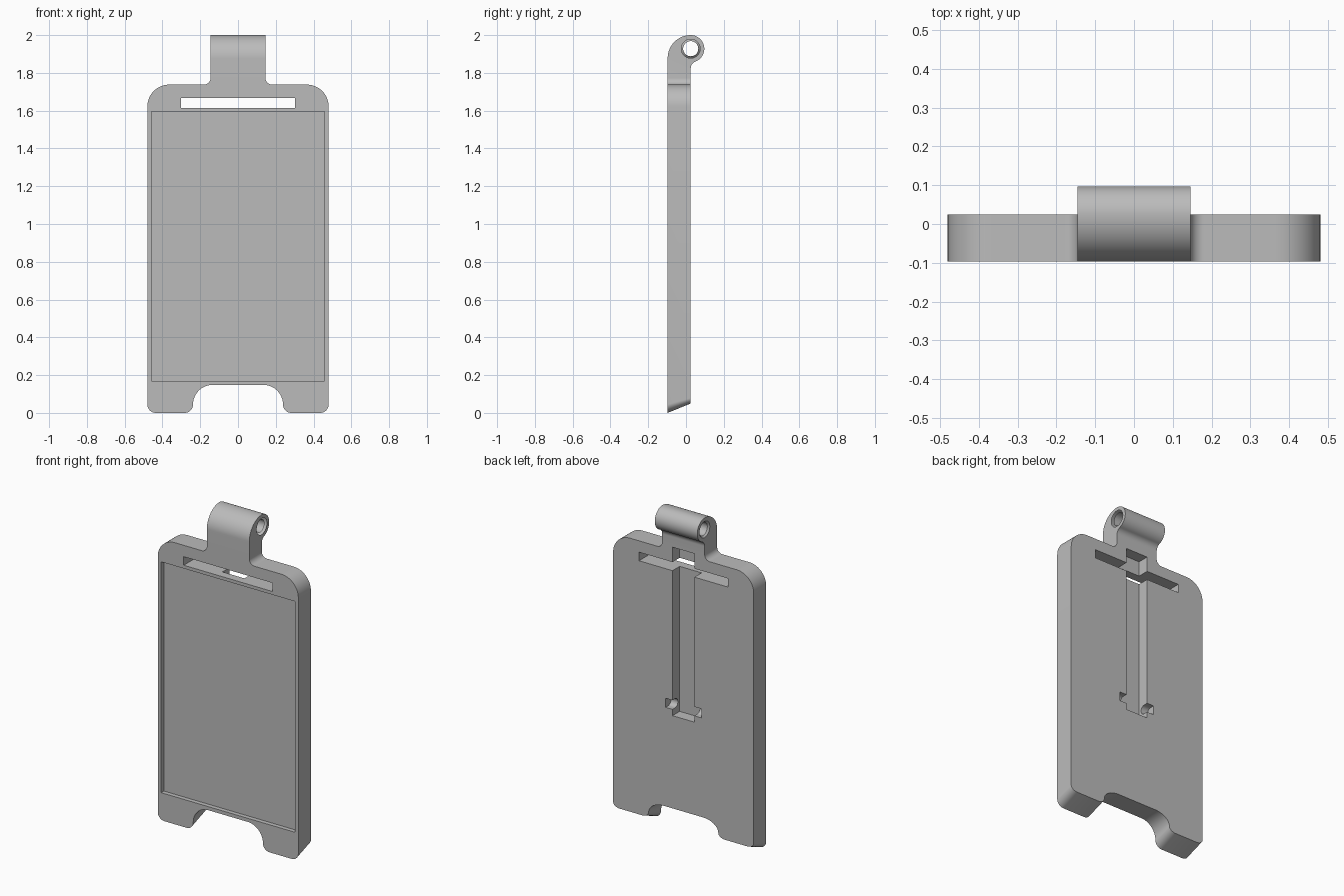
import bpy, bmesh
from math import sin, cos, pi, radians, sqrt
from mathutils import Vector, Matrix

cube = bpy.data.objects.get("Cube")
if cube:
    bpy.data.objects.remove(cube, do_unlink=True)

FRONT, BACK = -0.097, 0.025      # board faces in y
SEAM = 1.80                      # height where the neck meets the loop
NECK = 0.145                     # half width of neck and loop
ARCH = 0.148                     # top of the arch between the feet
STEPS = 12

mat = bpy.data.materials.new("plain grey")
mat.use_nodes = True
grey = (0.5, 0.5, 0.5, 1)
mat.diffuse_color = grey
mat.node_tree.nodes["Principled BSDF"].inputs["Base Color"].default_value = grey


def arc(cx, cy, r, a0, a1, n=STEPS):
    angles = [radians(a0 + (a1 - a0) * i / n) for i in range(n + 1)]
    return [(cx + r * cos(a), cy + r * sin(a)) for a in angles]


def rounded(corners):
    """Round right-angled corners given as (x, z, radius)."""
    out = []
    for i, (x, z, r) in enumerate(corners):
        p = Vector((x, z))
        if r == 0:
            out.append(p)
            continue
        u = (Vector(corners[i - 1][:2]) - p).normalized()
        v = (Vector(corners[(i + 1) % len(corners)][:2]) - p).normalized()
        for k in range(STEPS + 1):
            t = pi / 2 * k / STEPS
            out.append(p + r * (u + v) - r * (v * cos(t) + u * sin(t)))
    return out


def prism(bm, rings):
    """Bridge two matching rings of points and cap them."""
    a, b = [[bm.verts.new(p) for p in ring] for ring in rings]
    bm.faces.new(a)
    bm.faces.new(b)
    for i in range(len(a)):
        bm.faces.new((a[i - 1], a[i], b[i], b[i - 1]))


def finish(bm, name):
    bmesh.ops.recalc_face_normals(bm, faces=bm.faces)
    mesh = bpy.data.meshes.new(name)
    bm.to_mesh(mesh)
    bm.free()
    mesh.materials.append(mat)
    obj = bpy.data.objects.new(name, mesh)
    bpy.context.collection.objects.link(obj)
    return obj


def box(name, x, y0, y1, z0, z1):
    bm = bmesh.new()
    prism(bm, [[(sx * x, y, z) for sx, z in ((-1, z0), (1, z0), (1, z1), (-1, z1))]
               for y in (y0, y1)])
    return finish(bm, name)


def rod(name, r1, r2, x0, x1, y, z):
    """Round or tapered bar along x."""
    bm = bmesh.new()
    prism(bm, [[(x, *p) for p in arc(y, z, r, 0, 352.5, 47)] for x, r in ((x0, r1), (x1, r2))])
    return finish(bm, name)


# Board with shoulders, neck, feet and arch
half = [(NECK, SEAM, 0), (NECK, 1.738, 0.035), (0.48, 1.738, 0.116),
        (0.48, 0, 0.045), (0.238, 0, 0.045), (0.238, ARCH, 0.103)]
outline = rounded(half + [(-x, z, r) for x, z, r in reversed(half)])


def raised(z):
    # Slanted sole: the back edge of the feet sits higher
    return z if z >= ARCH else 0.05 + z * (ARCH - 0.05) / ARCH


bm = bmesh.new()
prism(bm, [[(x, FRONT, z) for x, z in outline], [(x, BACK, raised(z)) for x, z in outline]])

# Hanging loop on top of the neck
LOOP_Z, LOOP_R, FILLET = 1.928, 0.072, 0.04
drop = sqrt((LOOP_R + FILLET) ** 2 - FILLET ** 2)
tilt = 69
big = BACK - FRONT
profile = [(FRONT, SEAM)]
profile += arc(BACK, 2 - big, big, 180, 90, 24)
profile += arc(BACK, LOOP_Z, LOOP_R, 90, -tilt, 28)[1:]
profile += arc(BACK + FILLET, LOOP_Z - drop, FILLET, 180 - tilt, 180)[1:]
profile += [(BACK, SEAM)]
prism(bm, [[(x, y, z) for y, z in profile] for x in (-NECK, NECK)])

# Weld loop and neck into one solid


def on_seam(item):
    return all(abs(v.co.z - SEAM) < 1e-4 for v in item.verts)


bmesh.ops.delete(bm, geom=[f for f in bm.faces if on_seam(f)], context='FACES')
bmesh.ops.remove_doubles(bm, verts=bm.verts, dist=1e-5)
bmesh.ops.dissolve_edges(bm, edges=[e for e in bm.edges if on_seam(e)], use_verts=True)
board = finish(bm, "display_board")

# Cut-outs
PIN_Z, PIN_R, PIN_Y = 0.787, 0.028, 0.0
cutters = [
    box("panel_recess", 0.457, -0.2, -0.07, 0.17, 1.595),
    box("strap_slot", 0.303, -0.2, 0.2, 1.615, 1.668),
    box("stand_channel", 0.075, -0.045, 0.2, 0.72, 1.76),
    box("pivot_notch", 0.122, PIN_Y, 0.2, PIN_Z - PIN_R, PIN_Z + PIN_R),
    rod("pivot_seat", PIN_R, PIN_R, -0.122, 0.122, PIN_Y, PIN_Z),
    rod("loop_hole", 0.04, 0.04, -0.3, 0.3, BACK, LOOP_Z),
]
for side in (-1, 1):
    cutters.append(rod("hole_chamfer", 0.06, 0.039, side * (NECK + 0.01),
                       side * (NECK - 0.011), BACK, LOOP_Z))

bpy.ops.object.select_all(action='DESELECT')
bpy.context.view_layer.objects.active = board
board.select_set(True)
for cutter in cutters:
    cutter.hide_render = True
    mod = board.modifiers.new(cutter.name, 'BOOLEAN')
    mod.operation = 'DIFFERENCE'
    mod.solver = 'EXACT'
    mod.object = cutter
    bpy.ops.object.modifier_apply(modifier=mod.name)
    bpy.data.objects.remove(cutter, do_unlink=True)

bpy.ops.object.shade_smooth_by_angle(angle=radians(30))
